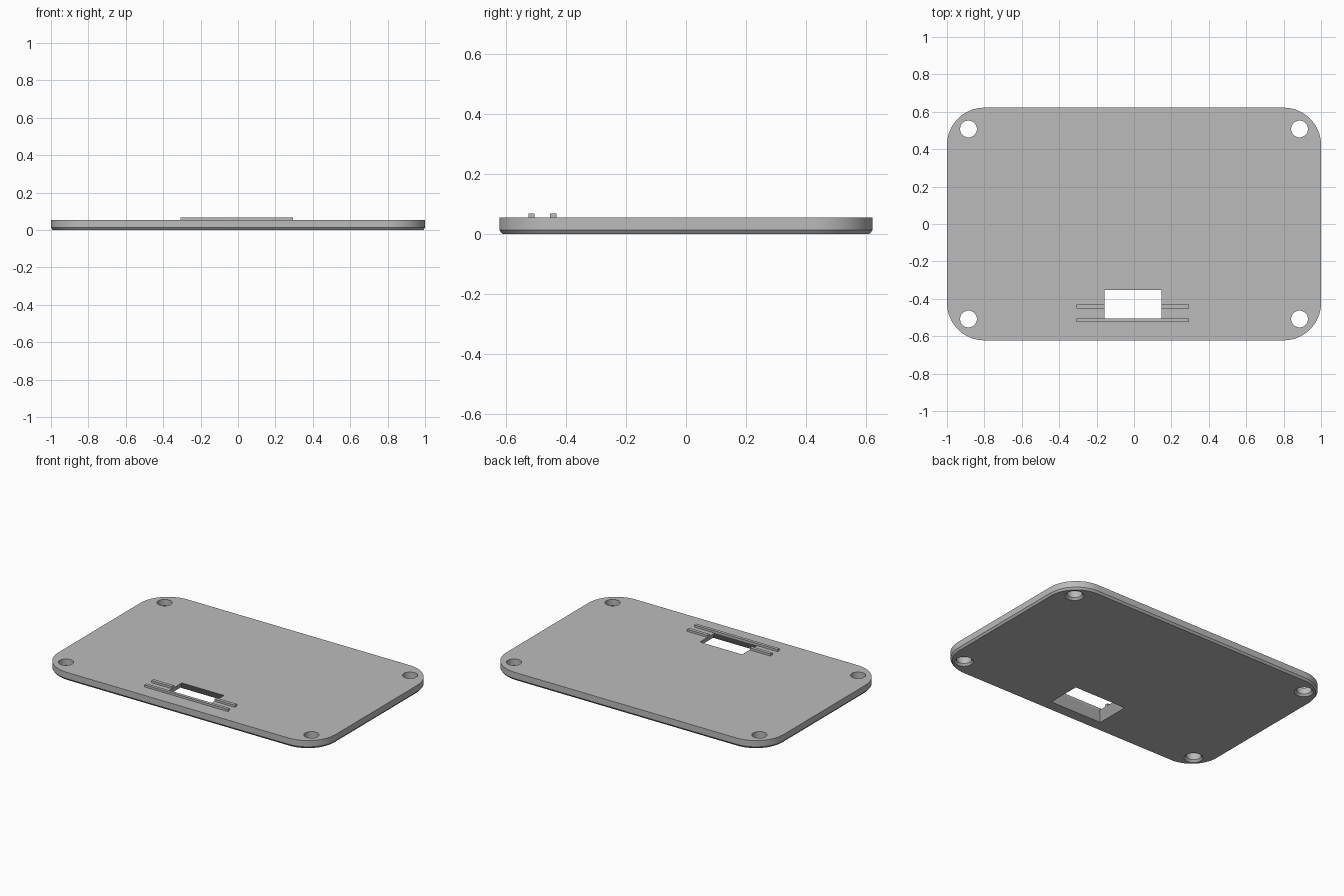
import bpy, bmesh
from math import cos, sin, pi, radians

cube = bpy.data.objects.get("Cube")
if cube:
    bpy.data.objects.remove(cube, do_unlink=True)

GREY = (0.5, 0.5, 0.5, 1)
grey = bpy.data.materials.new("light grey")
grey.use_nodes = True
grey.diffuse_color = GREY
grey.node_tree.nodes["Principled BSDF"].inputs["Base Color"].default_value = GREY

TOP, CHAMFER, RAIL_TOP = 0.054, 0.013, 0.068
HALF_X, HALF_Y, RADIUS = 1.0, 0.622, 0.2


def loft(name, rings):
    """Solid through closed rings of points, bottom to top."""
    bm = bmesh.new()
    loops = [[bm.verts.new(p) for p in ring] for ring in rings]
    n = len(loops[0])
    for low, high in zip(loops, loops[1:]):
        for i in range(n):
            j = (i + 1) % n
            bm.faces.new((low[i], low[j], high[j], high[i]))
    bm.faces.new(loops[0][::-1])
    bm.faces.new(loops[-1])
    mesh = bpy.data.meshes.new(name)
    bm.to_mesh(mesh)
    bm.free()
    mesh.materials.append(grey)
    obj = bpy.data.objects.new(name, mesh)
    bpy.context.collection.objects.link(obj)
    return obj


def rounded(inset, z, steps=16):
    r = RADIUS - inset
    pts = []
    for q, (sx, sy) in enumerate([(1, 1), (-1, 1), (-1, -1), (1, -1)]):
        for k in range(steps + 1):
            a = (q + k / steps) * pi / 2
            pts.append((sx * (HALF_X - RADIUS) + r * cos(a),
                        sy * (HALF_Y - RADIUS) + r * sin(a), z))
    return pts


def circle(x, y, r, z, n=40):
    return [(x + r * cos(2 * pi * i / n), y + r * sin(2 * pi * i / n), z) for i in range(n)]


def rect(x0, x1, y0, y1, z):
    return [(x0, y0, z), (x1, y0, z), (x1, y1, z), (x0, y1, z)]


# Base plate with rounded corners and a chamfered lower edge
plate = loft("plate", [rounded(0.01, 0), rounded(0, CHAMFER), rounded(0, TOP)])

# Cutters: four screw holes widened underneath
cutters = []
for x in (-0.885, 0.885):
    for y in (-0.508, 0.508):
        cutters.append(loft("hole_cutter", [
            circle(x, y, 0.056, -0.02), circle(x, y, 0.056, 0),
            circle(x, y, 0.045, CHAMFER), circle(x, y, 0.045, 0.1)]))

# Cutter: port window flaring out towards the underside
WX0, WX1, WY0, WY1 = -0.158, 0.147, -0.505, -0.353
FLARE = 0.036
wide = (WX0 - FLARE, WX1 + FLARE, WY0 - FLARE, WY1 + FLARE)
cutters.append(loft("window_cutter", [
    rect(*wide, -0.02), rect(*wide, 0),
    rect(WX0, WX1, WY0, WY1, TOP), rect(WX0, WX1, WY0, WY1, 0.1)]))

for cutter in cutters:
    cutter.hide_render = True
    mod = plate.modifiers.new("cut", 'BOOLEAN')
    mod.operation = 'DIFFERENCE'
    mod.solver = 'EXACT'
    mod.object = cutter
bpy.context.view_layer.objects.active = plate
plate.select_set(True)
for mod in list(plate.modifiers):
    bpy.ops.object.modifier_apply(modifier=mod.name)
for cutter in cutters:
    bpy.data.objects.remove(cutter, do_unlink=True)
bpy.ops.object.shade_smooth_by_angle(angle=radians(25))

# Retaining rails: one full length, one split by the window
RX0, RX1 = -0.307, 0.294
for name, x0, x1, y0, y1 in [
        ("front_rail", RX0, RX1, -0.525, -0.505),
        ("rear_rail_right", RX0, WX0, -0.453, -0.431),
        ("rear_rail_left", WX1, RX1, -0.453, -0.431)]:
    loft(name, [rect(x0, x1, y0, y1, TOP), rect(x0, x1, y0, y1, RAIL_TOP)])
